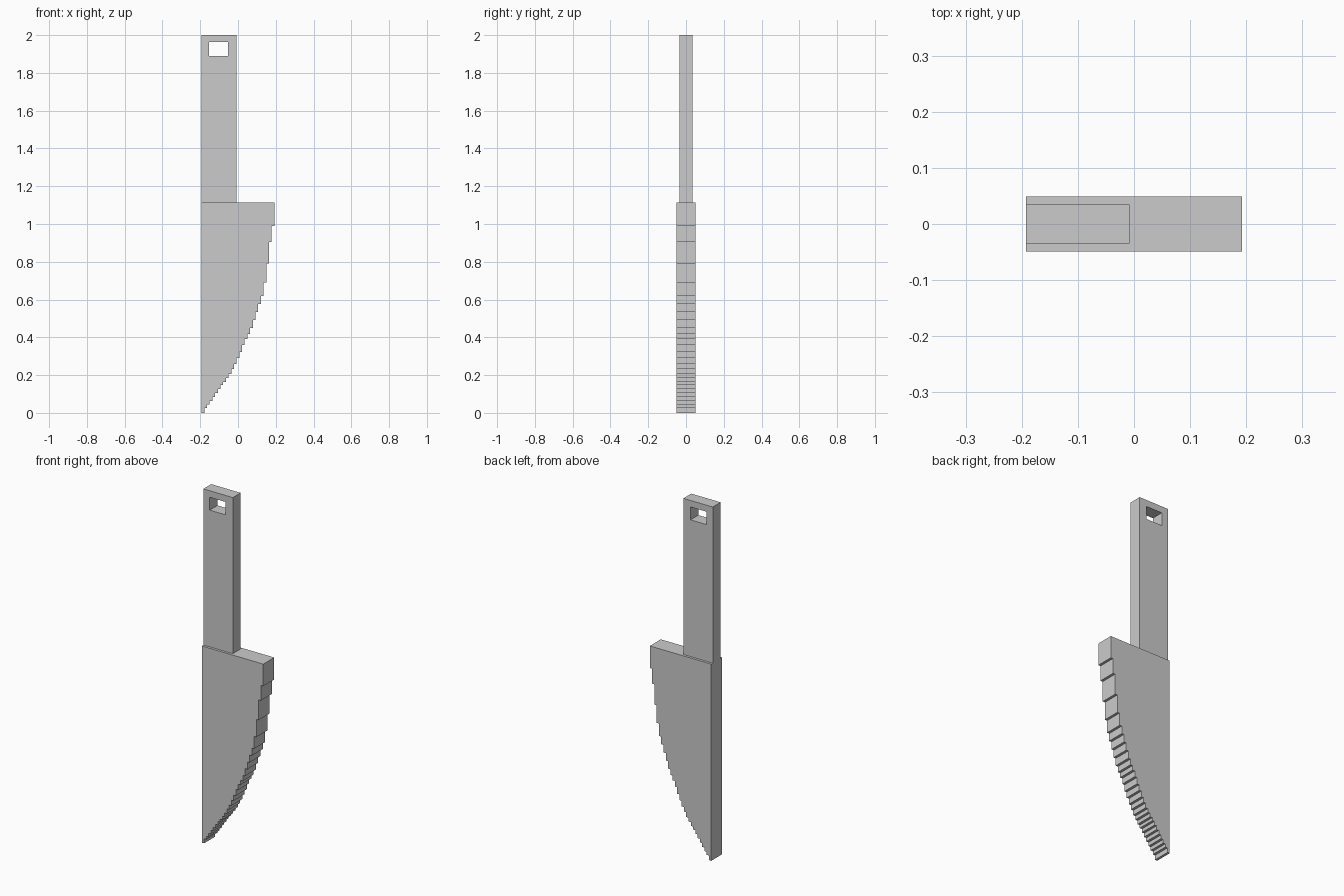
import bpy, math

if "Cube" in bpy.data.objects:
    bpy.data.objects.remove(bpy.data.objects["Cube"])

LEFT, RIGHT = -0.1925, 0.1925
JOIN = 1.115


def plate(name, outlines, half_depth):
    """Extrude closed x/z outlines (inner ones become holes) along y."""
    curve = bpy.data.curves.new(name, 'CURVE')
    curve.dimensions = '2D'
    curve.fill_mode = 'BOTH'
    curve.extrude = half_depth
    for points in outlines:
        spline = curve.splines.new('POLY')
        spline.points.add(len(points) - 1)
        for p, (x, z) in zip(spline.points, points):
            p.co = (x, z, 0, 1)
        spline.use_cyclic_u = True
        spline.use_smooth = False
    obj = bpy.data.objects.new(name, curve)
    obj.rotation_euler = (math.radians(90), 0, 0)
    bpy.context.collection.objects.link(obj)
    bpy.ops.object.select_all(action='DESELECT')
    obj.select_set(True)
    bpy.context.view_layer.objects.active = obj
    bpy.ops.object.convert(target='MESH')
    bpy.context.object.name = name
    return bpy.context.object


def rect(x0, x1, z0, z1):
    return [(x0, z0), (x1, z0), (x1, z1), (x0, z1)]


# Blade: straight spine, cutting edge in equal-width steps down to the tip
levels = [0.99, 0.905, 0.79, 0.69, 0.62, 0.577, 0.534, 0.492, 0.45, 0.418,
          0.392, 0.36, 0.323, 0.291, 0.259, 0.233, 0.206, 0.185, 0.164,
          0.147, 0.127, 0.106, 0.085, 0.064, 0.044, 0.026, 0.0]
step = (RIGHT - LEFT) / len(levels)
blade = [(LEFT, 0), (LEFT, JOIN)]
top = JOIN
for i, z in enumerate(levels):
    x = RIGHT - i * step
    blade += [(x, top), (x, z)]
    top = z
plate("blade", [blade], 0.049)

# Handle: flat bar with a rectangular hanging hole
plate("handle", [rect(LEFT, -0.008, JOIN, 2.0),
                 rect(-0.153, -0.053, 1.89, 1.963)], 0.035)
